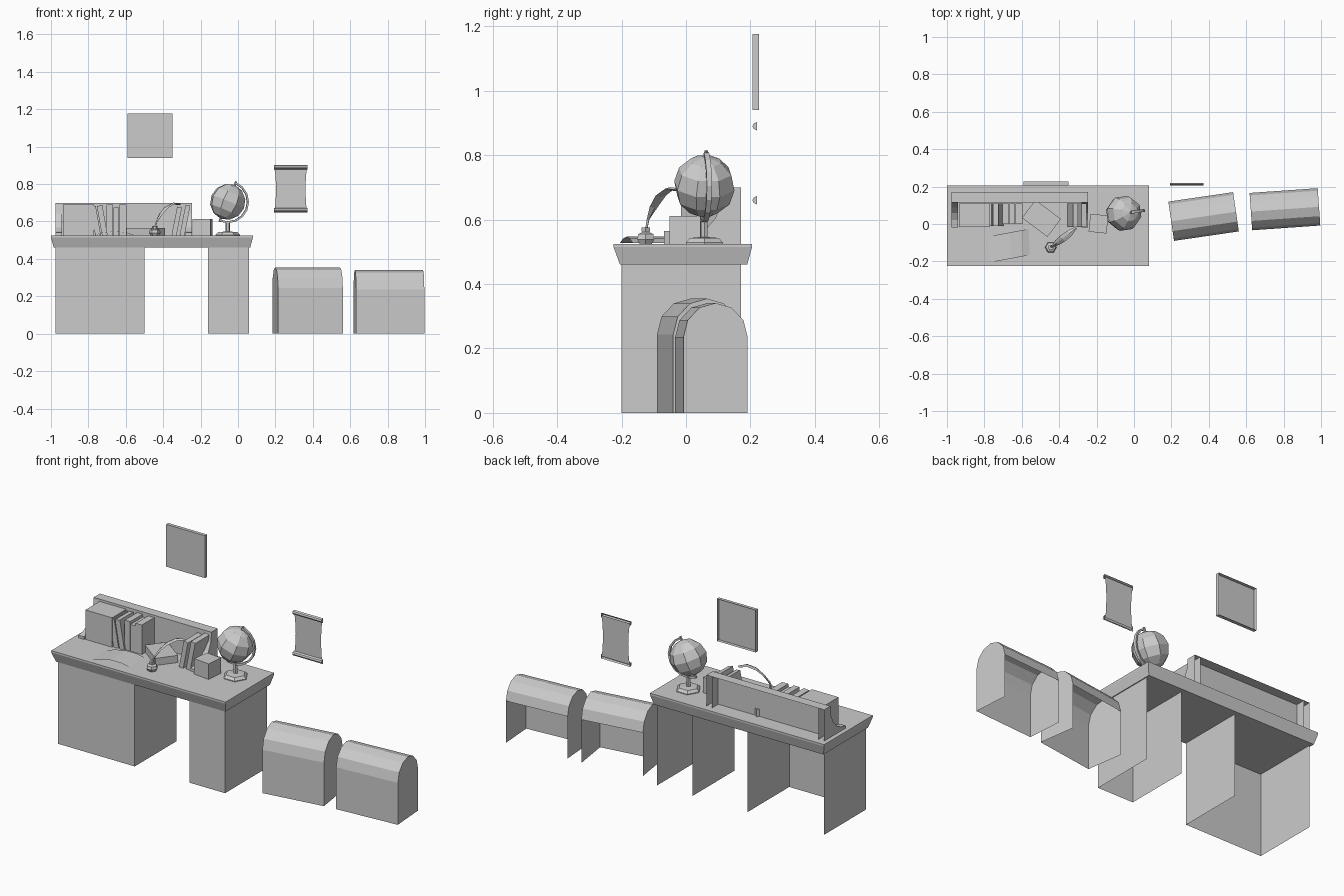
import bpy, bmesh
from math import radians, sin, cos, pi
from mathutils import Vector, Matrix

cube = bpy.data.objects.get("Cube")
if cube:
    bpy.data.objects.remove(cube, do_unlink=True)

GREY = (0.6, 0.6, 0.6, 1)
mat = bpy.data.materials.new("light_grey")
mat.use_nodes = True
mat.diffuse_color = GREY
mat.node_tree.nodes["Principled BSDF"].inputs["Base Color"].default_value = GREY

BACK, DOWN, UP = (0, 1, 0), (0, 0, -1), (0, 0, 1)
DESK = 0.525


def finish(name, bm, loc=(0, 0, 0), rot=(0, 0, 0), omit=()):
    """Turn a bmesh into an object, leaving out faces that point along omit."""
    bmesh.ops.recalc_face_normals(bm, faces=bm.faces)
    bm.normal_update()
    gone = [f for f in bm.faces if any(f.normal.dot(Vector(d)) > 0.98 for d in omit)]
    bmesh.ops.delete(bm, geom=gone, context='FACES')
    me = bpy.data.meshes.new(name)
    bm.to_mesh(me)
    bm.free()
    me.materials.append(mat)
    ob = bpy.data.objects.new(name, me)
    ob.location = loc
    ob.rotation_euler = [radians(a) for a in rot]
    bpy.context.collection.objects.link(ob)
    return ob


def loft(name, rings, caps=True, closed=True, **kw):
    """Bridge rings of points with quads."""
    bm = bmesh.new()
    vs = [[bm.verts.new(p) for p in r] for r in rings]
    n = len(vs[0])
    for a, b in zip(vs, vs[1:]):
        for i in range(n if closed else n - 1):
            j = (i + 1) % n
            bm.faces.new((a[i], a[j], b[j], b[i]))
    if caps:
        bm.faces.new(vs[0])
        bm.faces.new(vs[-1])
    return finish(name, bm, **kw)


def prism(name, profile, x0, x1, **kw):
    """Extrude a (y, z) profile along x."""
    return loft(name, [[(x, y, z) for y, z in profile] for x in (x0, x1)], **kw)


def box(name, x0, x1, y0, y1, z0, z1, **kw):
    return prism(name, [(y0, z0), (y1, z0), (y1, z1), (y0, z1)], x0, x1, **kw)


def turned(name, profile, sides, turn=0.0, **kw):
    """Revolve a (radius, z) profile about z."""
    rings = [[(r * cos(2 * pi * (i + turn) / sides), r * sin(2 * pi * (i + turn) / sides), z)
              for i in range(sides)] for r, z in profile]
    return loft(name, rings, **kw)


# Desk: flared top on two pedestals with open backs
def rect(x0, x1, y0, y1, z):
    return [(x0, y0, z), (x1, y0, z), (x1, y1, z), (x0, y1, z)]


loft("desk_top", [rect(-0.985, 0.065, -0.205, 0.19, 0.46), rect(-1, 0.08, -0.225, 0.205, 0.515),
                  rect(-1, 0.08, -0.225, 0.205, DESK)])
for side, x0, x1 in (("right", -0.975, -0.5), ("left", -0.16, 0.06)):
    box(side + "_pedestal", x0, x1, -0.2, 0.17, 0, 0.46, omit=(BACK, DOWN, UP))

# Raised back rail with a curved bracket at each end
box("back_rail", -0.94, -0.28, 0.115, 0.17, DESK, 0.7, omit=(BACK, DOWN))
curve = [(0.115 - 0.135 * (1 - cos(t)), 0.69 - 0.15 * sin(t))
         for t in [i * pi / 10 for i in range(6)]]
bracket = [(0.17, DESK), (0.17, 0.7), (0.115, 0.7)] + curve + [(-0.02, DESK)]
for side, x0 in (("right", -0.975), ("left", -0.28)):
    prism(side + "_rail_bracket", bracket, x0, x0 + 0.035, omit=(BACK, DOWN))

# Books
box("large_box", -0.935, -0.77, -0.015, 0.11, DESK, 0.69)
for i, (x, h) in enumerate(((-0.748, 0.158), (-0.712, 0.162))):
    box(f"leaning_book_{i}", -0.015, 0.015, -0.01, 0.11, 0, h, loc=(x, 0, DESK), rot=(0, -10, 0))
for i, (x, w, h) in enumerate(((-0.702, 0.034, 0.165), (-0.666, 0.03, 0.15), (-0.634, 0.038, 0.165))):
    box(f"upright_book_{i}", x, x + w, 0, 0.11, DESK, DESK + h)
for i, (x, h) in enumerate(((-0.355, 0.155), (-0.312, 0.165))):
    box(f"tilted_book_{i}", 0, 0.026, -0.015, 0.11, 0, h, loc=(x, 0, DESK + 0.002), rot=(0, 11, 0))
box("lying_book", -0.085, 0.085, -0.06, 0.06, 0, 0.04, loc=(-0.495, 0.03, DESK), rot=(0, 0, -37))
box("small_box", -0.048, 0.048, -0.048, 0.048, 0, 0.087, loc=(-0.19, 0.002, DESK), rot=(0, 0, -6))

# Curled sheet lying on the desk
sheet = [(-0.11, 0.002), (-0.06, 0.016), (0, 0.022), (0.06, 0.016), (0.1, 0.003)]
loft("desk_sheet", [[(x, y + 0.15 * x, z) for x, z in sheet] for y in (-0.07, 0.07)],
     caps=False, closed=False, loc=(-0.66, -0.115, DESK), rot=(0, 0, 2))

# Ink pot and quill
turned("ink_pot", [(0.022, 0), (0.031, 0.014), (0.027, 0.03), (0.014, 0.036), (0.016, 0.05)], 6,
       loc=(-0.445, -0.125, DESK))
path = [Vector(p) for p in ((-0.45, -0.127, 0.55), (-0.435, -0.118, 0.6), (-0.412, -0.1, 0.64),
                            (-0.382, -0.078, 0.675), (-0.345, -0.05, 0.696), (-0.31, -0.02, 0.692))]
across = Vector((-0.6, 0.8, 0))
widths = (0.004, 0.005, 0.016, 0.02, 0.018, 0.006)
rings = []
for i, (p, w) in enumerate(zip(path, widths)):
    along = (path[min(i + 1, 5)] - path[max(i - 1, 0)]).normalized()
    up = along.cross(across).normalized() * 0.005
    rings.append([p - across * w, p + up, p + across * w, p - up])
loft("quill", rings)

# Globe tilted on its stand
CENTRE = (-0.055, 0.057, 0.705)
TILT = (0, 23, 8)
ball = [(max(0.004, 0.097 * sin(t)), -0.097 * cos(t)) for t in [i * pi / 6 for i in range(7)]]
turned("globe_ball", ball, 8, turn=0.5, loc=CENTRE, rot=TILT)
arc = []
for i in range(9):
    t = -pi / 2 + i * pi / 8
    arc.append([(r * cos(t), y, r * sin(t)) for r, y in
                ((0.104, -0.008), (0.114, -0.008), (0.114, 0.008), (0.104, 0.008))])
loft("globe_arm", arc, loc=CENTRE, rot=TILT)
turned("globe_axle", [(0.006, -0.115), (0.006, 0.118)], 6, loc=CENTRE, rot=TILT)
turned("globe_stand", [(0.066, 0), (0.066, 0.004), (0.052, 0.018), (0.012, 0.021), (0.012, 0.075)], 6,
       loc=(CENTRE[0], CENTRE[1], DESK))

# Wall picture with an open back
box("wall_picture", -0.59, -0.35, 0.207, 0.226, 0.94, 1.177, omit=(BACK,))

# Wall scroll: narrow-waisted sheet between two half-round rolls
waist = ((0.66, 0.088), (0.69, 0.082), (0.775, 0.078), (0.85, 0.082), (0.89, 0.088))
loft("scroll_sheet", [[(0.282 - w, 0.22, z), (0.282 + w, 0.22, z)] for z, w in waist],
     caps=False, closed=False)
for name, z in (("scroll_bottom_roll", 0.66), ("scroll_top_roll", 0.89)):
    prism(name, [(0.22, z - 0.013), (0.21, z - 0.008), (0.206, z), (0.21, z + 0.008), (0.22, z + 0.013)],
          0.192, 0.372, omit=(BACK,))


# Chests with barrel lids, open at the back and below
def chest(name, length, depth, spring, height, loc, turn):
    lid = [(depth / 2 * cos(t), spring + (height - spring) * sin(t))
           for t in [i * pi / 6 for i in range(7)]]
    profile = [(depth / 2, 0)] + lid + [(-depth / 2, 0)]
    prism(name, profile, -length / 2, length / 2, loc=loc, rot=(0, 0, turn), omit=(BACK, DOWN))


chest("inner_chest", 0.35, 0.212, 0.243, 0.355, (0.372, 0.04, 0), 8.3)
chest("outer_chest", 0.365, 0.2, 0.235, 0.341, (0.807, 0.079, 0), 4)
